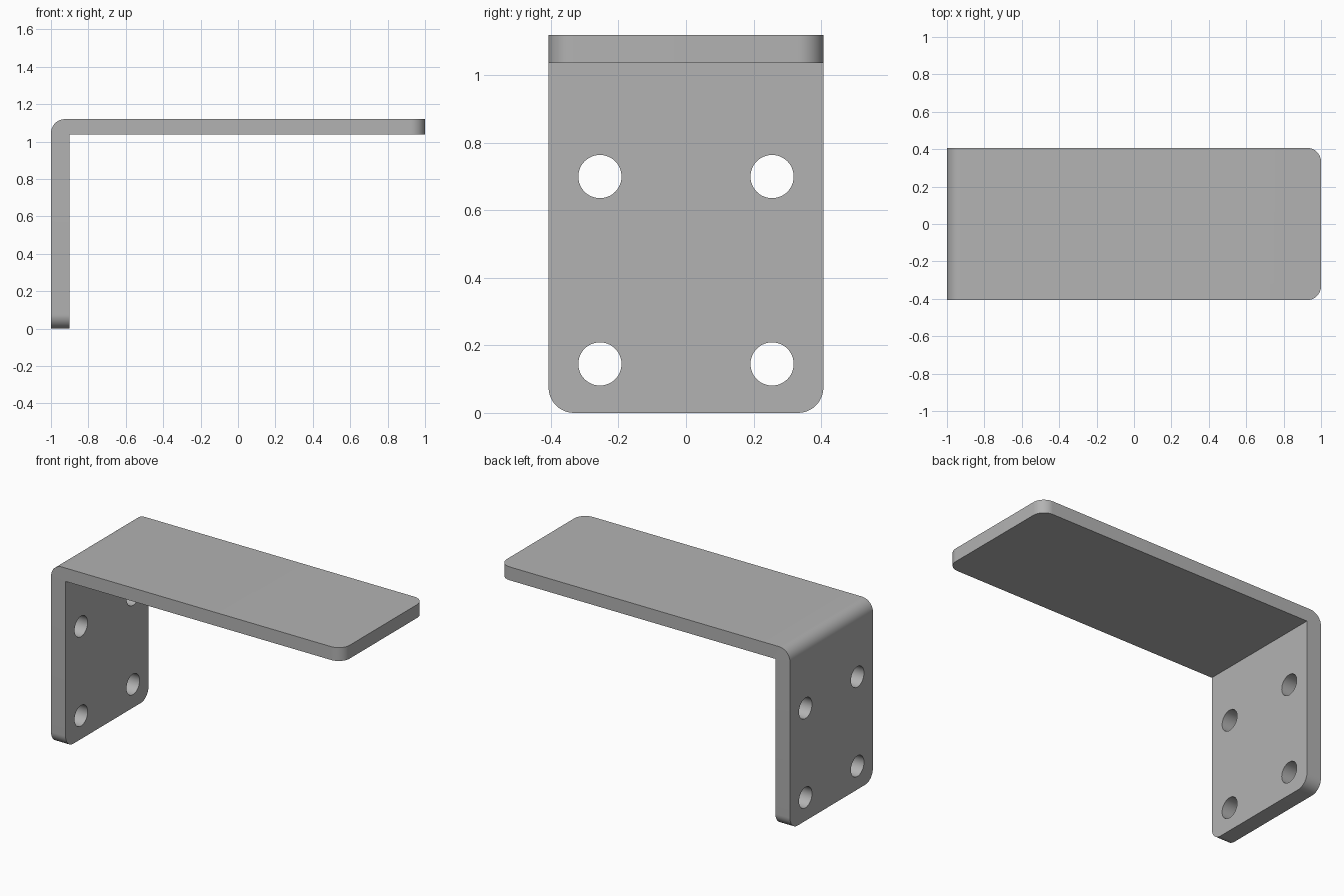
import bpy
import bmesh
from mathutils import Matrix, Vector

cube = bpy.data.objects.get("Cube")
if cube:
    bpy.data.objects.remove(cube, do_unlink=True)

HALF_W, TOP, UNDER, INNER_X = 0.407, 1.12, 1.037, -0.9
CORNER_R, HOLE_R = 0.075, 0.064

# Plain grey metal
metal = bpy.data.materials.new("grey metal")
metal.use_nodes = True
grey = (0.45, 0.45, 0.45, 1)
metal.diffuse_color = grey
metal.node_tree.nodes["Principled BSDF"].inputs["Base Color"].default_value = grey


def make_object(name, bm):
    bmesh.ops.recalc_face_normals(bm, faces=bm.faces)
    mesh = bpy.data.meshes.new(name)
    bm.to_mesh(mesh)
    bm.free()
    obj = bpy.data.objects.new(name, mesh)
    bpy.context.collection.objects.link(obj)
    mesh.materials.append(metal)
    return obj


# L-shaped profile, extruded across the width
profile = [(-1, 0), (INNER_X, 0), (INNER_X, UNDER), (1, UNDER), (1, TOP), (-1, TOP)]
bm = bmesh.new()
face = bm.faces.new([bm.verts.new((x, -HALF_W, z)) for x, z in profile])
side = bmesh.ops.extrude_face_region(bm, geom=[face])
moved = [v for v in side["geom"] if isinstance(v, bmesh.types.BMVert)]
bmesh.ops.translate(bm, verts=moved, vec=(0, 2 * HALF_W, 0))


def is_rounded(edge):
    a, b = (v.co for v in edge.verts)
    mid, span = (a + b) / 2, b - a
    outer_bend = abs(span.y) > 0.1 and mid.x < -0.99 and mid.z > TOP - 0.01
    shelf_corner = abs(span.z) > 0.01 and mid.x > 0.99
    wall_corner = abs(span.x) > 0.01 and mid.z < 0.01
    on_side = abs(mid.y) > HALF_W - 0.01
    return outer_bend or (on_side and (shelf_corner or wall_corner))


# Rounded outer bend and free corners
bmesh.ops.bevel(bm, geom=[e for e in bm.edges if is_rounded(e)], offset=CORNER_R,
                offset_type='OFFSET', segments=12, profile=0.5, affect='EDGES')
bracket = make_object("angle_bracket", bm)

# Four screw holes through the wall plate
bm = bmesh.new()
turn = Matrix.Rotation(1.5707963, 4, 'Y')
for y in (-0.255, 0.255):
    for z in (0.145, 0.7):
        bmesh.ops.create_cone(bm, cap_ends=True, segments=48, radius1=HOLE_R,
                              radius2=HOLE_R, depth=0.3,
                              matrix=Matrix.Translation(Vector((-0.95, y, z))) @ turn)
cutter = make_object("hole_cutter", bm)
cutter.hide_render = True

cut = bracket.modifiers.new("screw holes", 'BOOLEAN')
cut.operation = 'DIFFERENCE'
cut.solver = 'EXACT'
cut.object = cutter
bpy.context.view_layer.objects.active = bracket
bracket.select_set(True)
bpy.ops.object.modifier_apply(modifier=cut.name)
bpy.data.objects.remove(cutter, do_unlink=True)

# Smooth curves, sharp plate edges
bpy.ops.object.shade_smooth_by_angle(angle=0.6)
